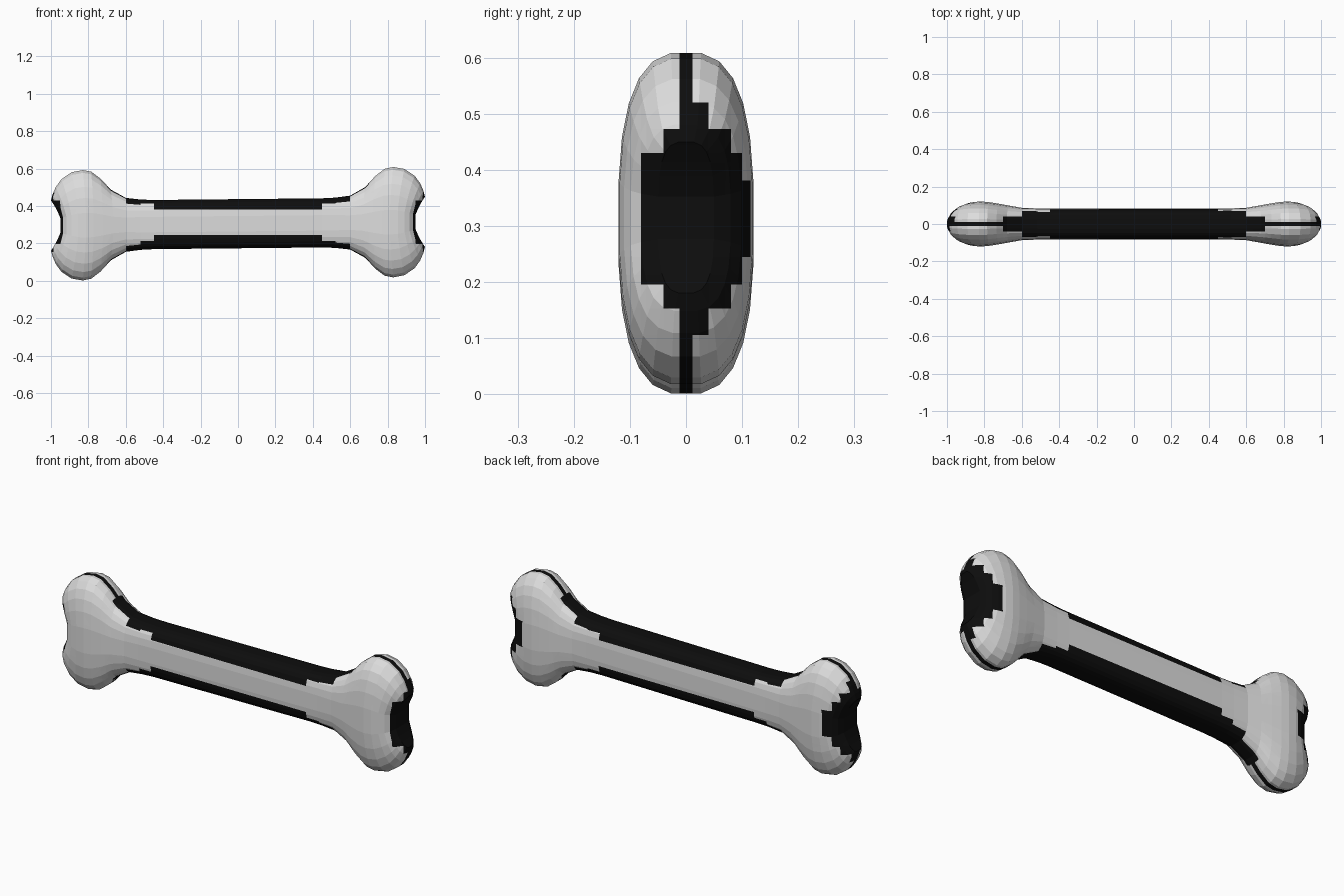
import bpy
import bmesh
from math import cos, sin, tau

old = bpy.data.objects.get("Cube")
if old:
    bpy.data.objects.remove(old, do_unlink=True)

SIDES = 24
MID = 0.313


def material(name, value):
    mat = bpy.data.materials.new(name)
    mat.use_nodes = True
    colour = (value, value, value, 1)
    mat.diffuse_color = colour
    bsdf = mat.node_tree.nodes["Principled BSDF"]
    bsdf.inputs["Base Color"].default_value = colour
    bsdf.inputs["Roughness"].default_value = 0.8
    return mat


# Half of the bone: rim x, half height, centre x, half thickness, squareness
sections = [
    (0.45, 0.132, 0.45, 0.083, 3.5),
    (0.52, 0.135, 0.52, 0.084, 3.4),
    (0.60, 0.145, 0.60, 0.087, 3.1),
    (0.68, 0.190, 0.665, 0.099, 2.8),
    (0.735, 0.250, 0.72, 0.109, 2.7),
    (0.785, 0.288, 0.77, 0.117, 2.7),
    (0.83, 0.297, 0.81, 0.121, 2.7),
    (0.89, 0.286, 0.85, 0.119, 2.7),
    (0.945, 0.249, 0.885, 0.111, 2.7),
    (0.975, 0.207, 0.91, 0.099, 2.8),
    (0.992, 0.167, 0.928, 0.080, 3.0),
    (1.0, 0.135, 0.94, 0.050, 3.2),
]


def power(value, exponent):
    return (1 if value >= 0 else -1) * abs(value) ** exponent


def ring(bm, side, section):
    """Squared oval whose middle lags behind its rim, giving the end notch."""
    rim, height, centre, depth, square = section
    verts = []
    for k in range(SIDES):
        t = (k + 0.5) * tau / SIDES
        w = power(cos(t), 2 / square)
        x = side * (centre + (rim - centre) * abs(w) ** 1.5)
        y = depth * power(sin(t), 2 / square)
        verts.append(bm.verts.new((x, y, 0.305 + 0.01 * x + height * w)))
    return verts


def is_dark(p):
    """Stepped dark patches on the shaft edges, rim line and notched ends."""
    x, y, q = abs(p.x), abs(p.y), abs(p.z - MID)
    if x < 0.45:
        return q > 0.068
    if x < 0.52:
        return q > 0.1
    if x < 0.6:
        return y < 0.07
    if x < 0.7:
        return y < 0.04
    if x < 0.85:
        return y < 0.012
    back = p.y > 0
    if q < 0.065:
        return y < (0.115 if back else 0.08)
    if q < 0.117:
        return y < (0.1 if back else 0.08)
    if q < 0.16:
        return y < (0.08 if back else 0.04)
    if q < 0.207:
        return y < (0.04 if back else 0.012)
    return y < 0.012


# Loft the whole bone from end to end
bm = bmesh.new()
rings = [ring(bm, -1, s) for s in reversed(sections)]
rings += [ring(bm, 1, s) for s in sections]
for a, b in zip(rings, rings[1:]):
    for k in range(SIDES):
        n = (k + 1) % SIDES
        bm.faces.new((a[k], b[k], b[n], a[n]))

# Close both ends with strips across the thickness
for end in (rings[0], rings[-1]):
    for k in range(SIDES // 2 - 1):
        bm.faces.new((end[k], end[k + 1], end[-2 - k], end[-1 - k]))

# Cut the colour borders into the surface
cuts = {
    0: (0.7,),
    1: (0.012, 0.04, 0.07, 0.08, 0.1, 0.115),
    2: (0.068, 0.1, 0.117, 0.16, 0.207),
}
for axis, levels in cuts.items():
    for level in levels:
        for sign in (-1, 1):
            point, normal = [0, 0, 0], [0, 0, 0]
            point[axis] = sign * level + (MID if axis == 2 else 0)
            normal[axis] = 1
            bmesh.ops.bisect_plane(
                bm, geom=bm.verts[:] + bm.edges[:] + bm.faces[:],
                dist=0.0001, plane_co=point, plane_no=normal)

bmesh.ops.recalc_face_normals(bm, faces=bm.faces[:])
for face in bm.faces:
    face.smooth = False
    face.material_index = int(is_dark(face.calc_center_median()))

mesh = bpy.data.meshes.new("bone")
bm.to_mesh(mesh)
bm.free()
mesh.materials.append(material("pale grey", 0.72))
mesh.materials.append(material("black", 0.004))
bone = bpy.data.objects.new("bone", mesh)
bpy.context.collection.objects.link(bone)
